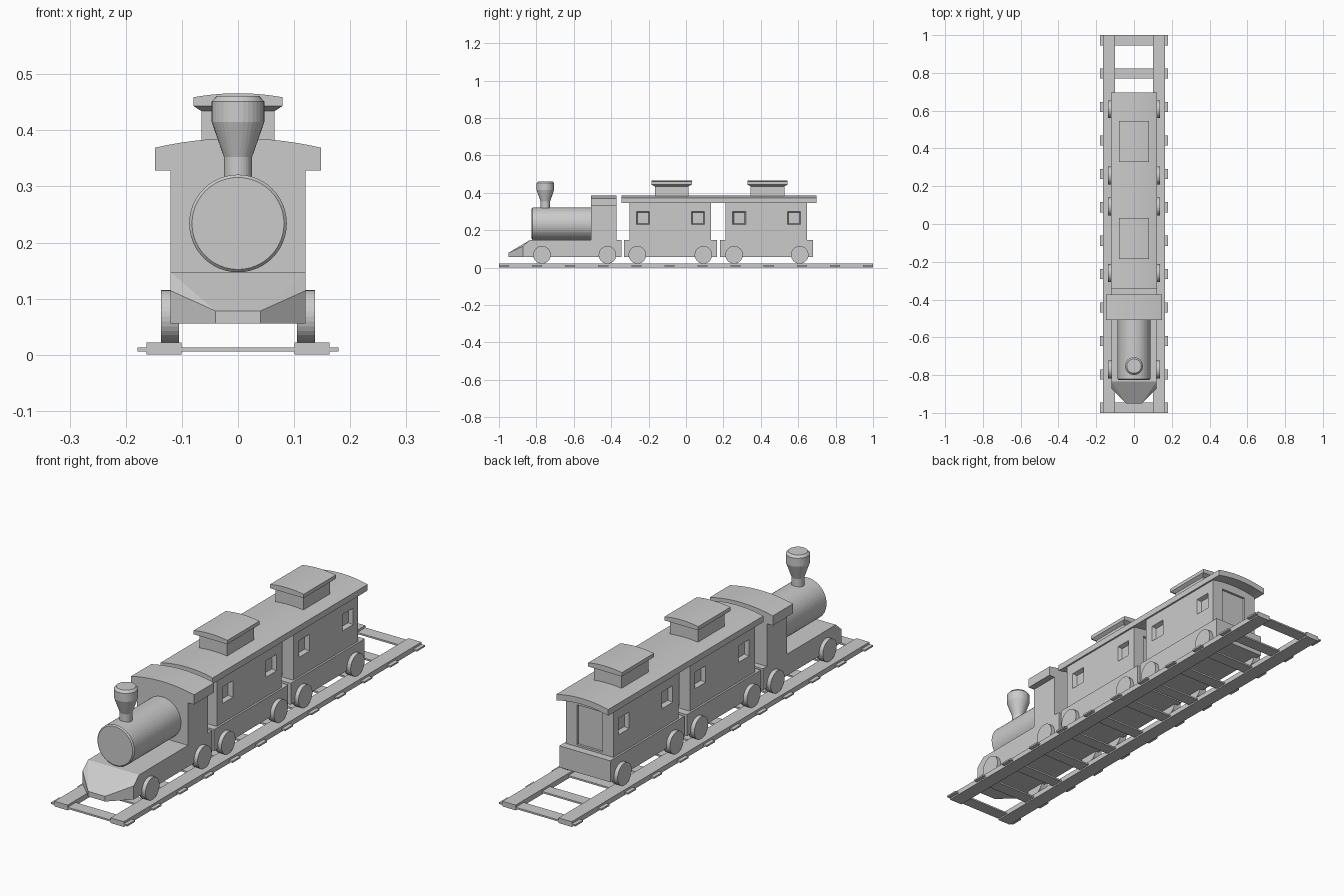
import bpy, bmesh, math

if "Cube" in bpy.data.objects:
    bpy.data.objects.remove(bpy.data.objects["Cube"])

grey = bpy.data.materials.new("plain_grey")
grey.diffuse_color = (0.6, 0.6, 0.6, 1)
grey.use_nodes = True
grey.node_tree.nodes["Principled BSDF"].inputs["Base Color"].default_value = grey.diffuse_color


def finish(name, bm):
    bmesh.ops.recalc_face_normals(bm, faces=bm.faces)
    me = bpy.data.meshes.new(name)
    bm.to_mesh(me)
    bm.free()
    me.materials.append(grey)
    ob = bpy.data.objects.new(name, me)
    bpy.context.collection.objects.link(ob)
    return ob


def loft(bm, rings):
    """Skin a list of matching point rings and cap both ends."""
    vr = [[bm.verts.new(p) for p in r] for r in rings]
    n = len(vr[0])
    for a, b in zip(vr, vr[1:]):
        for i in range(n):
            j = (i + 1) % n
            bm.faces.new((a[i], a[j], b[j], b[i]))
    bm.faces.new(vr[0])
    bm.faces.new(vr[-1])


def add_box(bm, x0, x1, y0, y1, z0, z1):
    loft(bm, [[(x0, y0, z), (x1, y0, z), (x1, y1, z), (x0, y1, z)] for z in (z0, z1)])


def prism(name, profile, y0, y1):
    """Extrude an (x, z) profile along y."""
    bm = bmesh.new()
    loft(bm, [[(x, y, z) for x, z in profile] for y in (y0, y1)])
    return finish(name, bm)


def arc(hw, edge, mid, n=12):
    """Shallow arch from +hw to -hw."""
    return [(hw * t, mid - (mid - edge) * t * t) for t in (1 - 2 * i / n for i in range(n + 1))]


def lathe(name, profile, place, n=40):
    """Revolve (radius, height) pairs; place maps local (a, b, h) to the world."""
    bm = bmesh.new()
    angles = [2 * math.pi * i / n for i in range(n)]
    loft(bm, [[place(r * math.cos(a), r * math.sin(a), h) for a in angles] for r, h in profile])
    return finish(name, bm)


# Track
bm = bmesh.new()
for s in (-1, 1):
    xs = sorted((s * 0.101, s * 0.163))
    add_box(bm, xs[0], xs[1], -1, 1, 0, 0.022)
finish("rails", bm)
bm = bmesh.new()
for i in range(12):
    y = -0.973 + i * 1.946 / 11
    add_box(bm, -0.179, 0.179, y - 0.027, y + 0.027, 0.006, 0.013)
finish("sleepers", bm)

# Engine base with sloping wedge nose
bm = bmesh.new()
add_box(bm, -0.12, 0.12, -0.835, -0.345, 0.056, 0.147)
finish("engine_base", bm)
bm = bmesh.new()
pts = {}
for s in (-1, 1):
    for key, p in {"A": (0.12, -0.835, 0.147), "B": (0.12, -0.872, 0.114), "C": (0.04, -0.95, 0.078),
                   "a": (0.12, -0.835, 0.056), "b": (0.12, -0.872, 0.056), "c": (0.04, -0.95, 0.056)}.items():
        pts[key, s] = bm.verts.new((s * p[0], p[1], p[2]))
    for f in ("ABba", "BCcb", "ABC"):
        bm.faces.new([pts[k, s] for k in f])
for e in ("AC", "Cc", "aA"):
    bm.faces.new([pts[e[0], -1], pts[e[1], -1], pts[e[1], 1], pts[e[0], 1]])
bm.faces.new([pts[k, s] for k, s in (("a", -1), ("b", -1), ("c", -1), ("c", 1), ("b", 1), ("a", 1))])
finish("engine_nose", bm)

# Boiler and chimney
lathe("boiler", [(0.082, -0.825), (0.087, -0.820), (0.087, -0.50)],
      lambda a, b, h: (a, h, 0.234 + b), 48)
lathe("chimney", [(0.025, 0.30), (0.025, 0.352), (0.047, 0.415), (0.047, 0.451), (0.038, 0.461)],
      lambda a, b, h: (a, -0.752 + b, h), 32)

# Cab with overhanging arched roof
prism("cab", [(-0.12, 0.147), (-0.12, 0.328), (-0.148, 0.328)]
      + arc(0.148, 0.369, 0.386)[::-1] + [(0.148, 0.328), (0.12, 0.328), (0.12, 0.147)],
      -0.507, -0.372)

# Two coaches
for k, y0 in enumerate((-0.302, 0.212)):
    y1 = y0 + 0.435
    tag = ("front", "rear")[k]
    bm = bmesh.new()
    add_box(bm, -0.12, 0.12, y0 - 0.029, y1 + 0.033, 0.056, 0.147)
    finish(tag + "_coach_base", bm)

    body = prism(tag + "_coach_body", [(-0.112, 0.14), (0.112, 0.14)] + arc(0.112, 0.355, 0.368), y0, y1)

    # Recessed windows and end doors, cut with one helper mesh
    bm = bmesh.new()
    for s in (-1, 1):
        for yc in (y0 + 0.073, y0 + 0.366):
            loft(bm, [[(s * x, yc + u * h, 0.265 + v * h) for u, v in ((-1, -1), (1, -1), (1, 1), (-1, 1))]
                      for x, h in ((0.132, 0.042), (0.094, 0.029))])
    for y in (y0, y1):
        add_box(bm, -0.06, 0.06, y - 0.01, y + 0.01, 0.155, 0.325)
    cutter = finish("cutter", bm)
    cutter.hide_render = True
    mod = body.modifiers.new("cut", 'BOOLEAN')
    mod.operation = 'DIFFERENCE'
    mod.solver = 'EXACT'
    mod.object = cutter
    bpy.context.view_layer.objects.active = body
    bpy.ops.object.modifier_apply(modifier=mod.name)
    bpy.data.objects.remove(cutter)

    # Roof lantern with flared, arched cap
    yc = -0.077 + k * 0.513
    bm = bmesh.new()
    add_box(bm, -0.065, 0.065, yc - 0.09, yc + 0.09, 0.36, 0.436)
    loft(bm, [[(u * hx, yc + v * hy, z) for u, v in ((-1, -1), (1, -1), (1, 1), (-1, 1))]
              for hx, hy, z in ((0.065, 0.09, 0.434), (0.079, 0.108, 0.443))])
    finish(tag + "_lantern", bm)
    prism(tag + "_lantern_cap", [(-0.079, 0.443), (0.079, 0.443)] + arc(0.079, 0.459, 0.466),
          yc - 0.108, yc + 0.108)

# Shared coach roof, curved above and below
prism("coach_roof", arc(0.122, 0.372, 0.386) + arc(0.122, 0.346, 0.361)[::-1], -0.345, 0.697)

# Wheels
for i, y in enumerate((-0.77, -0.42, -0.26, 0.093, 0.257, 0.608)):
    for s, side in ((-1, "left"), (1, "right")):
        lathe(f"{side}_wheel_{i + 1}", [(0.047, 0.105), (0.047, 0.137)],
              lambda a, b, h: (s * h, y + a, 0.068 + b), 32)
